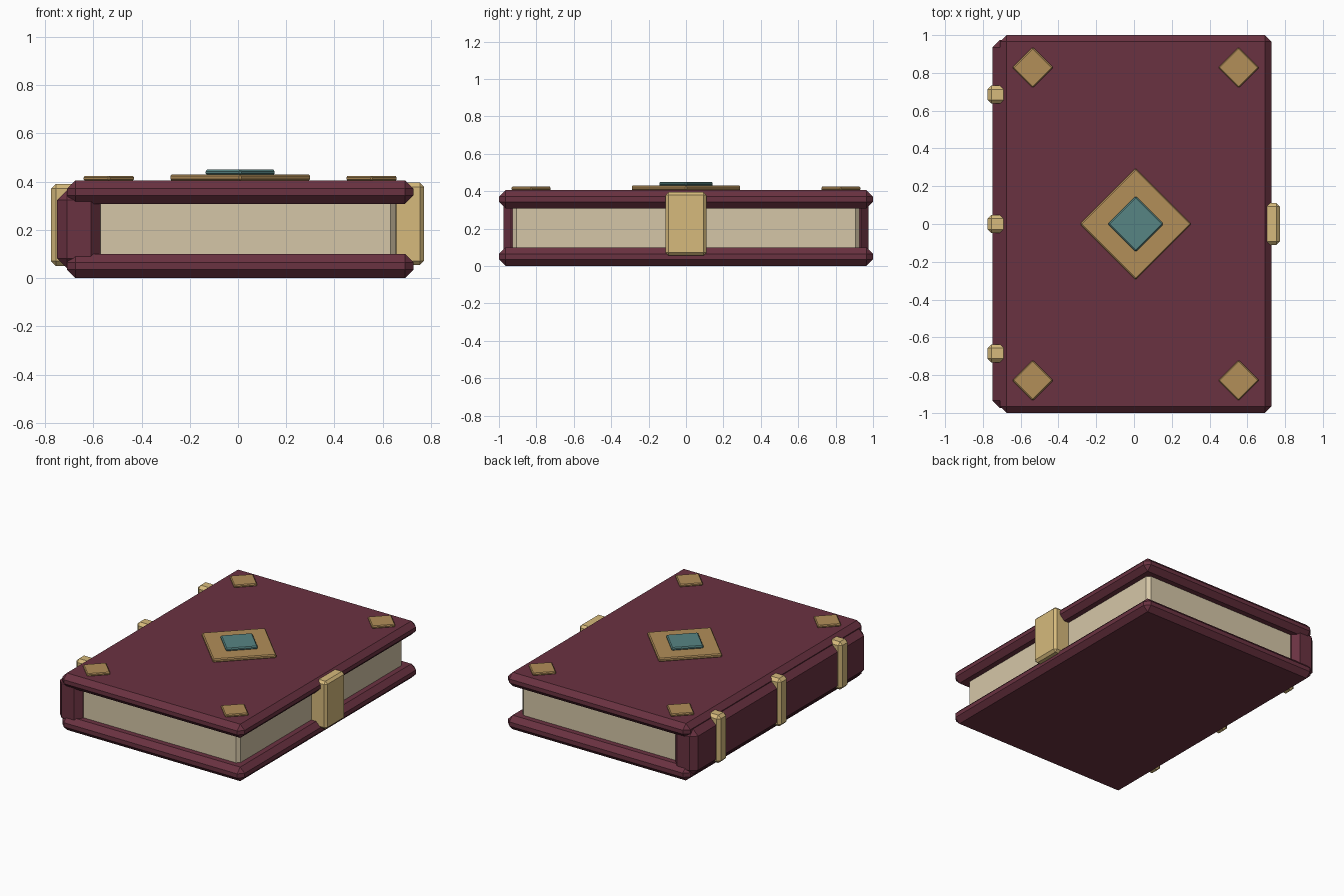
import bpy
import math

if "Cube" in bpy.data.objects:
    bpy.data.objects.remove(bpy.data.objects["Cube"])


def material(name, r, g, b):
    """Flat colour given as sRGB 0-255, stored as linear values."""
    def lin(c):
        c /= 255
        return c / 12.92 if c <= 0.04045 else ((c + 0.055) / 1.055) ** 2.4
    m = bpy.data.materials.new(name)
    m.diffuse_color = (lin(r), lin(g), lin(b), 1)
    m.use_nodes = True
    m.node_tree.nodes["Principled BSDF"].inputs["Base Color"].default_value = m.diffuse_color
    return m


LEATHER = material("burgundy_leather", 106, 50, 65)
PAPER = material("cream_paper", 213, 198, 167)
BRASS = material("pale_brass", 214, 186, 124)
BRONZE = material("dark_bronze", 178, 142, 89)
TEAL = material("teal_gem", 87, 133, 131)


def box(name, x, y, z, bevel, mat, turn=0.0):
    """Chamfered box from (min, max) ranges, optionally turned about z."""
    centre = [(a + b) / 2 for a, b in (x, y, z)]
    size = [b - a for a, b in (x, y, z)]
    bpy.ops.mesh.primitive_cube_add(size=1, location=centre)
    ob = bpy.context.object
    ob.name = name
    ob.scale = size
    bpy.ops.object.transform_apply(location=False, rotation=False, scale=True)
    ob.rotation_euler.z = turn
    mod = ob.modifiers.new("chamfer", 'BEVEL')
    mod.width = bevel
    mod.segments = 1
    mod.limit_method = 'NONE'
    ob.data.materials.append(mat)
    return ob


def diamond(name, cx, cy, half_diagonal, z, bevel, mat):
    """Thin square plate standing on its corner."""
    h = half_diagonal / math.sqrt(2) + bevel * 0.5
    return box(name, (cx - h, cx + h), (cy - h, cy + h), z, bevel, mat, math.pi / 4)


# covers
for name, z in (("back_cover", (0, 0.1)), ("front_cover", (0.308, 0.406))):
    box(name, (-0.71, 0.728), (-1, 1), z, 0.035, LEATHER)

# spine and page block
box("spine", (-0.75, -0.57), (-0.975, 0.975), (0.042, 0.365), 0.04, LEATHER)
box("pages", (-0.65, 0.655), (-0.927, 0.927), (0.07, 0.34), 0.022, PAPER)

# raised spine bands
for i, y in enumerate((-0.685, 0, 0.685)):
    box(f"spine_band_{i + 1}", (-0.775, -0.66), (y - 0.048, y + 0.048),
        (0.05, 0.391), 0.02, BRASS)

# clasp on the fore edge
box("clasp", (0.64, 0.772), (-0.11, 0.11), (0.055, 0.396), 0.017, BRASS)

# corner studs
for sx in (-1, 1):
    for sy in (-1, 1):
        diamond("corner_stud", 0.009 + sx * 0.545, sy * 0.828, 0.104,
                (0.404, 0.424), 0.006, BRONZE)

# centre plate and gem
diamond("centre_plate", 0.009, 0, 0.29, (0.404, 0.43), 0.007, BRONZE)
diamond("gem", 0.009, 0, 0.143, (0.428, 0.45), 0.007, TEAL)
